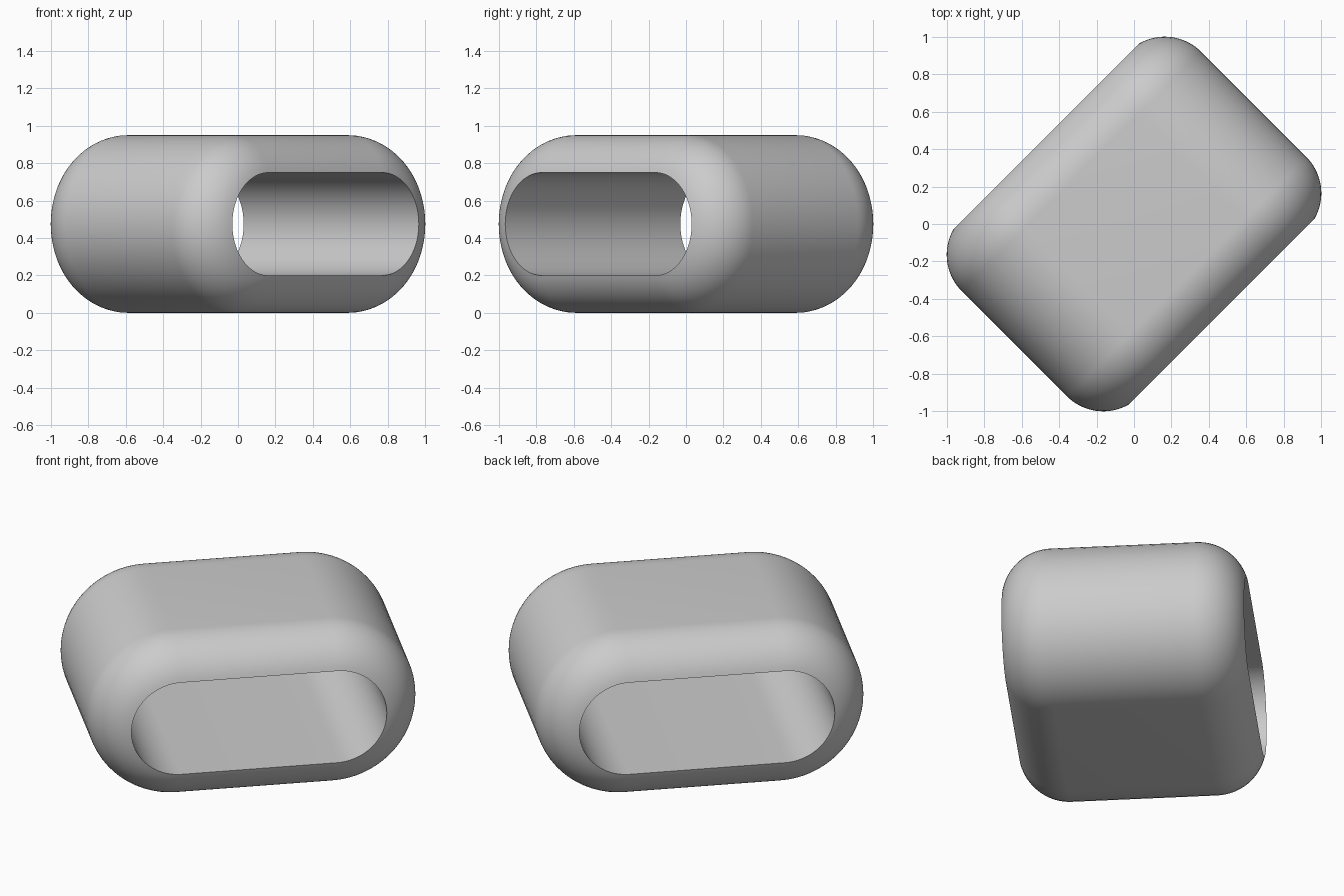
import bpy
import bmesh
from math import sin, cos, pi, asin, radians
from mathutils import Matrix, Vector

cube = bpy.data.objects.get("Cube")
if cube:
    bpy.data.objects.remove(cube, do_unlink=True)

HALF_STRAIGHT = 0.43   # half the straight run of the oval section
OUTER_R = 0.475        # outer end radius, also half the height
HOLE_R = 0.275         # end radius of the oval hole
HALF_DEPTH = 0.662     # half the length along the hole
FILLET = 0.275         # rounding of the outer rim
ARC_STEPS = 32
FILLET_STEPS = 16

grey = bpy.data.materials.new("light_grey")
grey.use_nodes = True
colour = (0.6, 0.6, 0.6, 1)
grey.diffuse_color = colour
grey.node_tree.nodes["Principled BSDF"].inputs["Base Color"].default_value = colour


def oval(radius, y):
    """Upright oval ring of points at depth y."""
    points = []
    for side in (1, -1):
        for i in range(ARC_STEPS + 1):
            a = -pi / 2 + pi * i / ARC_STEPS
            points.append(Vector((side * (HALF_STRAIGHT + radius * cos(a)), y,
                                  side * radius * sin(a))))
    return points


# Rim profile: the fillet leaves the outer wall and stops at the hole edge
drop = OUTER_R - HOLE_R
end_angle = pi / 2 - asin((FILLET - drop) / FILLET)
centre_y = HALF_DEPTH - FILLET * sin(end_angle)
rim = []
for i in range(FILLET_STEPS + 1):
    a = end_angle * i / FILLET_STEPS
    rim.append((OUTER_R - FILLET * (1 - cos(a)), centre_y + FILLET * sin(a)))
profile = [(r, -y) for r, y in reversed(rim)] + rim

# Sweep the profile around the oval; the closing band is the hole wall
bm = bmesh.new()
rings = [[bm.verts.new(p) for p in oval(r, y)] for r, y in profile]
for k, ring in enumerate(rings):
    following = rings[(k + 1) % len(rings)]
    n = len(ring)
    for i in range(n):
        j = (i + 1) % n
        bm.faces.new((ring[i], ring[j], following[j], following[i]))
bmesh.ops.recalc_face_normals(bm, faces=bm.faces)

# Turn the sleeve diagonally and rest it on the ground
bm.transform(Matrix.Translation((0, 0, OUTER_R)) @ Matrix.Rotation(radians(45), 4, "Z"))
mesh = bpy.data.meshes.new("rounded_oval_sleeve")
bm.to_mesh(mesh)
bm.free()
mesh.materials.append(grey)
sleeve = bpy.data.objects.new("rounded_oval_sleeve", mesh)
bpy.context.collection.objects.link(sleeve)

bpy.ops.object.select_all(action="DESELECT")
sleeve.select_set(True)
bpy.context.view_layer.objects.active = sleeve
bpy.ops.object.shade_smooth_by_angle(angle=radians(30))
